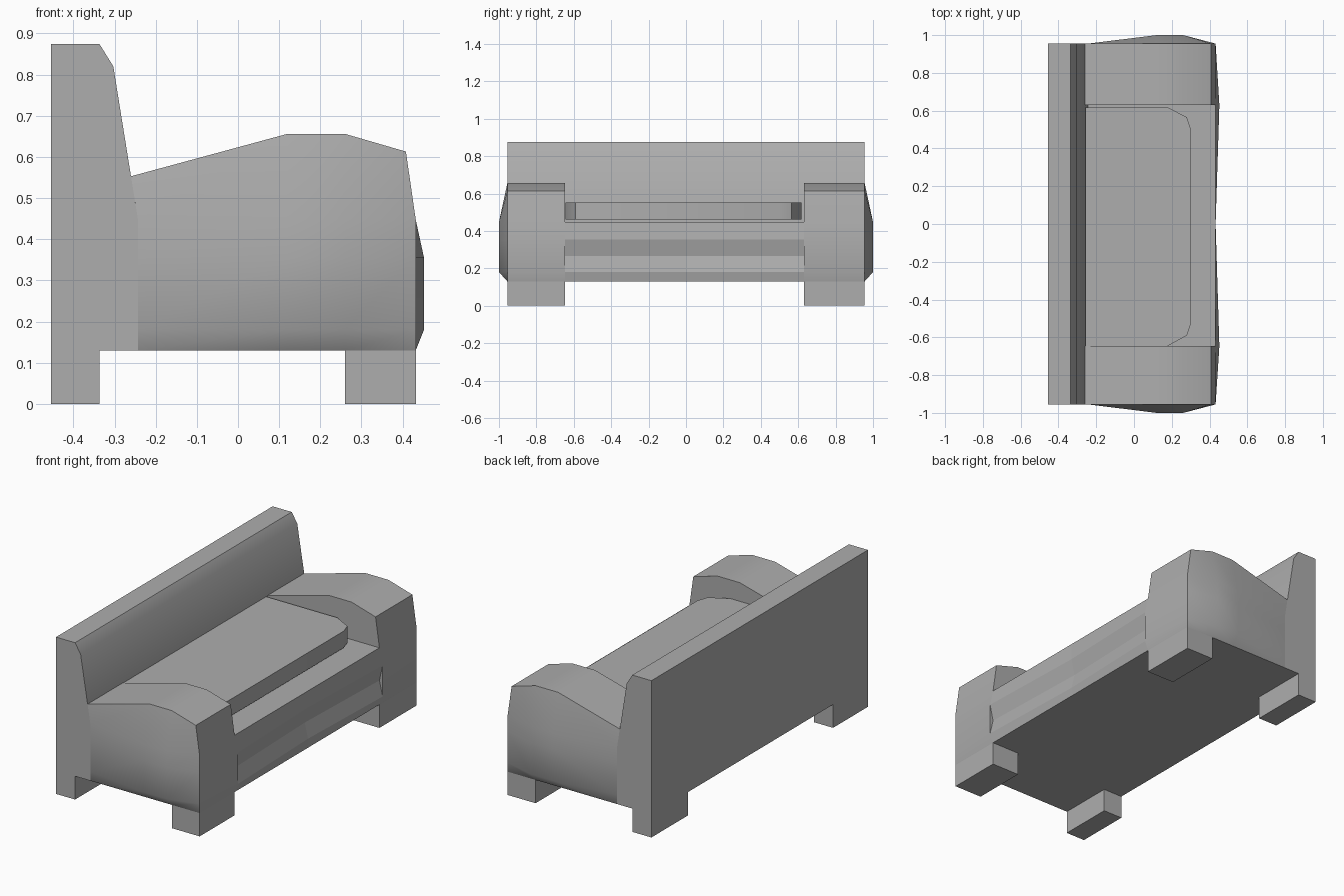
import bpy, bmesh, math

if "Cube" in bpy.data.objects:
    bpy.data.objects.remove(bpy.data.objects["Cube"])

mat = bpy.data.materials.new("grey upholstery")
mat.diffuse_color = (0.42, 0.42, 0.42, 1)
mat.use_nodes = True
mat.node_tree.nodes["Principled BSDF"].inputs["Base Color"].default_value = mat.diffuse_color

Y_OUT = 0.955
Y_IN = {1: 0.63, -1: 0.647}      # inner arm faces (slightly off-centre)
Z_BASE, Z_SEAT = 0.13, 0.447


def make(name, verts, faces, smooth=True):
    bm = bmesh.new()
    vs = [bm.verts.new(v) for v in verts]
    for f in faces:
        bm.faces.new([vs[i] for i in f])
    bmesh.ops.recalc_face_normals(bm, faces=bm.faces)
    me = bpy.data.meshes.new(name)
    bm.to_mesh(me)
    bm.free()
    me.materials.append(mat)
    ob = bpy.data.objects.new(name, me)
    bpy.context.collection.objects.link(ob)
    if smooth:
        bpy.ops.object.select_all(action='DESELECT')
        ob.select_set(True)
        bpy.context.view_layer.objects.active = ob
        bpy.ops.object.shade_smooth_by_angle(angle=math.radians(30))
    return ob


def prism(name, bottom, top, smooth=False, cap_top=True):
    """Solid between two matching outlines."""
    n = len(bottom)
    faces = [[i, (i + 1) % n, n + (i + 1) % n, n + i] for i in range(n)]
    faces.append(list(range(n)))
    if cap_top:
        faces.append(list(range(n, 2 * n)))
    return make(name, bottom + top, faces, smooth)


# Backrest: side profile extruded along the length
prof = [(-0.455, Z_BASE), (-0.455, 0.875), (-0.337, 0.875), (-0.303, 0.82),
        (-0.243, Z_SEAT), (-0.243, Z_BASE)]
prism("backrest", [(x, -Y_OUT, z) for x, z in prof],
      [(x, Y_OUT, z) for x, z in prof], smooth=True)

# Legs
for s, side in ((1, "right"), (-1, "left")):
    for x0, x1, end in ((-0.455, -0.337, "back"), (0.26, 0.432, "front")):
        sq = [(x0, s * Y_IN[s]), (x1, s * Y_IN[s]), (x1, s * Y_OUT), (x0, s * Y_OUT)]
        prism(f"{end}_{side}_leg", [(x, y, 0) for x, y in sq],
              [(x, y, Z_BASE) for x, y in sq], cap_top=False)

# Arms: four cross-sections lofted from back to front, with a bulging outer side
stations = [(-0.243, -0.26, 0.553, Y_OUT), (0.12, 0.12, 0.656, 1.0),
            (0.26, 0.26, 0.656, 1.0), (0.432, 0.408, 0.613, Y_OUT)]
levels = [Z_BASE, 0.18, 0.355, Z_SEAT]
for s, side in ((1, "right"), (-1, "left")):
    verts, faces = [], []
    for k, (x, xt, zt, yb) in enumerate(stations):
        outer = [(x, s * (Y_OUT if i == 0 else yb), z) for i, z in enumerate(levels)]
        outer.append((xt, s * Y_OUT, zt))
        inner = []
        for i, (px, py, pz) in enumerate(outer):
            bulge = 0.02 if k == 3 and i in (1, 2) else 0
            inner.append((px + bulge, s * Y_IN[s], pz))
        verts += outer + inner[::-1]
    for k in range(3):
        a, b = k * 10, k * 10 + 10
        for i in range(10):
            if i in (6, 7, 8):          # hidden against the seat
                continue
            j = (i + 1) % 10
            faces.append([a + i, a + j, b + j, b + i])
    faces += [[30 + i, 31 + i, 38 - i, 39 - i] for i in range(4)]   # front
    faces.append([3, 4, 5, 6])                                      # upper back
    make(f"{side}_arm", verts, faces)

# Seat base: front panel with a shallow groove, bowed inwards at the middle
rows = [(Z_SEAT, 0), (0.355, 1), (0.265, 0), (0.18, 1), (Z_BASE, 0)]
verts, faces = [], []
for y, bow in ((-Y_IN[-1], 0), (0, 0.02), (Y_IN[1], 0)):
    verts.append((-0.243, y, Z_SEAT))
    for i, (z, out) in enumerate(rows):
        pull = bow if i in (1, 2, 3) else 0
        verts.append((0.432 + 0.02 * out - pull, y, z))
    verts.append((-0.243, y, Z_BASE))
for c in (0, 7):
    faces += [[c + i, c + i + 1, c + i + 8, c + i + 7] for i in range(6)]
seat = make("seat_base", verts, faces, smooth=False)

# Small groove ends against the arms
for s, side in ((1, "right"), (-1, "left")):
    y = s * Y_IN[s]
    make(f"groove_{side}_end", [(0.452, y, 0.355), (0.432, y, 0.265), (0.452, y, 0.18)],
         [[0, 1, 2] if s > 0 else [2, 1, 0]], smooth=False)

# Seat cushion with rounded front corners
out = [(-0.258, -0.645), (0.18, -0.645), (0.28, -0.59), (0.30, -0.53),
       (0.30, 0.505), (0.28, 0.565), (0.18, 0.617), (-0.258, 0.617)]
prism("seat_cushion", [(x, y, 0.46) for x, y in out],
      [(x, y, 0.553) for x, y in out], smooth=True)
